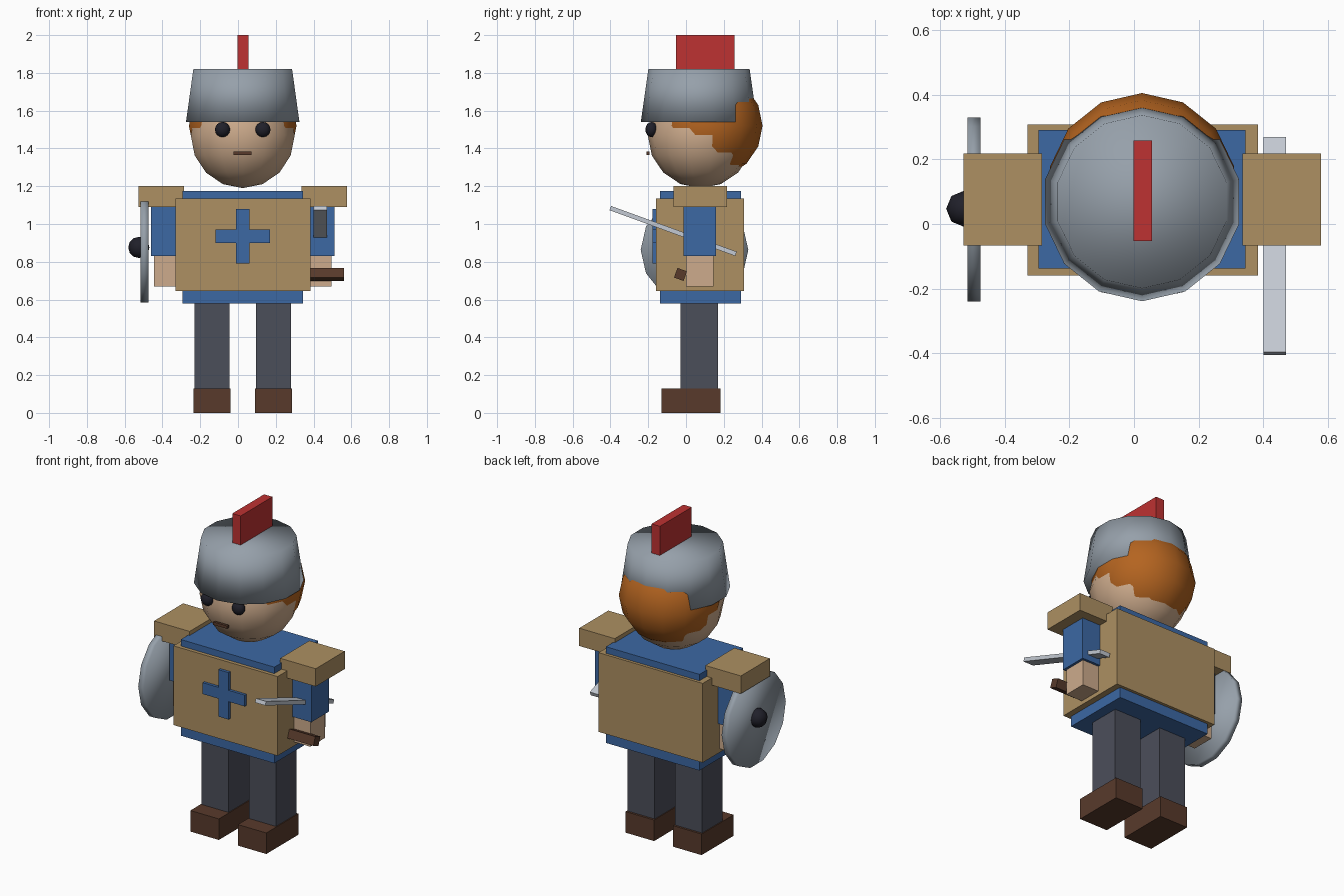
import bpy
import bmesh
from math import radians
from mathutils import Matrix, Vector, Euler

default = bpy.data.objects.get("Cube")
if default:
    bpy.data.objects.remove(default, do_unlink=True)

MID = 0.025  # x of the figure's symmetry plane


def material(name, rgb):
    """Flat material from 0-255 display colour."""
    lin = [((c / 255 + 0.055) / 1.055) ** 2.4 for c in rgb]
    m = bpy.data.materials.new(name)
    m.use_nodes = True
    m.diffuse_color = (*lin, 1)
    m.node_tree.nodes["Principled BSDF"].inputs["Base Color"].default_value = (*lin, 1)
    return m


blue = material("blue_cloth", (60, 104, 164))
tan = material("tan_leather", (173, 144, 98))
skin = material("skin", (205, 171, 140))
orange = material("orange_hair", (180, 100, 32))
steel = material("grey_steel", (150, 160, 170))
bright = material("bright_blade", (196, 202, 211))
red = material("red_crest", (190, 50, 50))
brown = material("brown_leather", (88, 58, 43))
charcoal = material("charcoal_cloth", (75, 78, 90))
black = material("black", (32, 32, 42))


def finish(name, bm, mat, loc, smooth=False):
    mesh = bpy.data.meshes.new(name)
    for f in bm.faces:
        f.smooth = smooth
    bm.to_mesh(mesh)
    bm.free()
    mesh.materials.append(mat)
    ob = bpy.data.objects.new(name, mesh)
    ob.location = loc
    bpy.context.collection.objects.link(ob)
    return ob


def box(name, mat, x, y, z, tilt=0):
    """Box from its (min, max) ranges, tilted about x."""
    lo, hi = Vector((x[0], y[0], z[0])), Vector((x[1], y[1], z[1]))
    bm = bmesh.new()
    bmesh.ops.create_cube(bm, size=1)
    bmesh.ops.scale(bm, vec=hi - lo, verts=bm.verts)
    ob = finish(name, bm, mat, (lo + hi) / 2)
    ob.rotation_euler.x = radians(tilt)
    return ob


def ball(name, mat, loc, size, segments=14, rings=8):
    bm = bmesh.new()
    bmesh.ops.create_uvsphere(bm, u_segments=segments, v_segments=rings, radius=1)
    bmesh.ops.scale(bm, vec=size, verts=bm.verts)
    return finish(name, bm, mat, loc, True)


def drum(name, mat, loc, r1, r2, depth, rot=(0, 0, 0)):
    bm = bmesh.new()
    bmesh.ops.create_cone(bm, cap_ends=True, segments=14, radius1=r1, radius2=r2,
                          depth=depth, matrix=Euler(rot).to_matrix().to_4x4())
    return finish(name, bm, mat, loc, True)


# Limbs, mirrored about the middle
for side, s in (("left", 1), ("right", -1)):
    def span(a, b):
        return sorted((MID + s * a, MID + s * b))
    box(side + "_boot", brown, span(0.065, 0.26), (-0.13, 0.183), (0, 0.13))
    box(side + "_leg", charcoal, span(0.07, 0.255), (-0.028, 0.17), (0.13, 0.6))
    box(side + "_sleeve", blue, span(0.325, 0.485), (-0.012, 0.16), (0.83, 1.12))
    box(side + "_hand", skin, span(0.34, 0.47), (0, 0.145), (0.67, 0.84))
    box(side + "_shoulder_pad", tan, span(0.31, 0.553), (-0.066, 0.218), (1.09, 1.2))
    ball(side + "_eye", black, (MID + s * 0.107, -0.183, 1.5), (0.04, 0.032, 0.04), 12, 8)

# Torso
box("tunic", blue, (-0.295, 0.345), (-0.138, 0.29), (0.58, 1.175))
box("tabard", tan, (-0.33, 0.383), (-0.16, 0.308), (0.645, 1.135))
box("cross_upright", blue, (-0.01, 0.06), (-0.178, -0.15), (0.79, 1.08))
box("cross_bar", blue, (-0.118, 0.17), (-0.177, -0.15), (0.9, 0.97))

# Head
ball("head", skin, (MID, 0.078, 1.47), (0.282, 0.28, 0.28))
ball("hair", orange, (MID, 0.113, 1.52), (0.292, 0.292, 0.285))
box("mouth", brown, (-0.025, 0.072), (-0.208, -0.192), (1.365, 1.383))

# Helmet with crest
drum("helmet", steel, (MID, 0.069, 1.68), 0.308, 0.268, 0.28)
box("crest", red, (-0.002, 0.055), (-0.053, 0.258), (1.8, 2))

# Shield on the right arm
drum("shield", steel, (-0.495, 0.045, 0.863), 0.285, 0.285, 0.04, (0, radians(90), 0))
ball("shield_boss", black, (-0.525, 0.047, 0.876), (0.056, 0.056, 0.056), 8, 6)

# Sword at the left arm
box("blade", bright, (0.4, 0.47), (-0.422, 0.286), (0.951, 0.975), -20)
box("sword_guard", brown, (0.31, 0.56), (-0.056, -0.002), (0.706, 0.76), -20)
